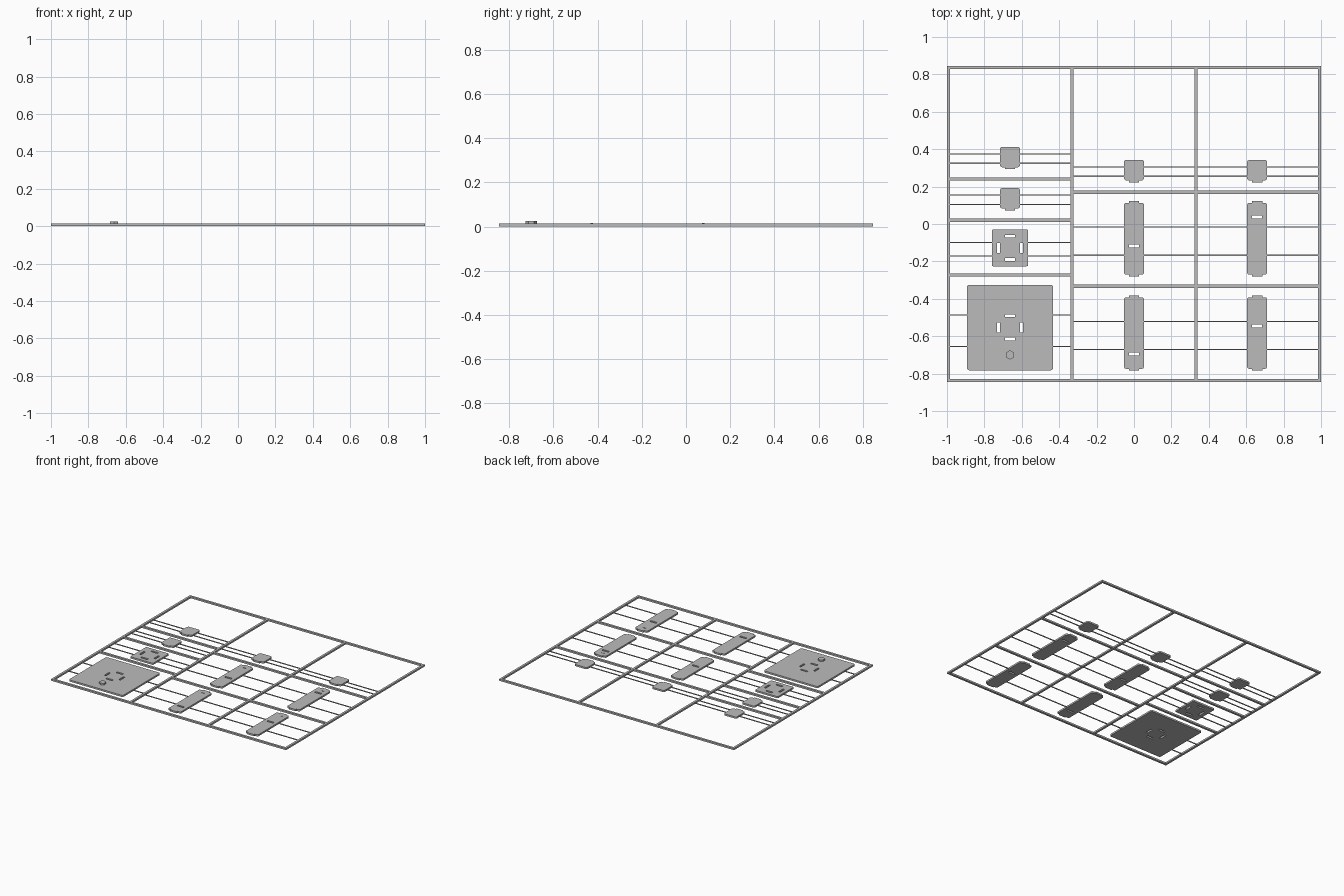
import bpy
from math import sin, cos, pi

if "Cube" in bpy.data.objects:
    bpy.data.objects.remove(bpy.data.objects["Cube"])

THICK = 0.013     # frame and plate thickness
BAR = 0.017       # frame bar width

grey = bpy.data.materials.new("plastic grey")
grey.use_nodes = True
grey.diffuse_color = (0.5, 0.5, 0.5, 1)
grey.node_tree.nodes["Principled BSDF"].inputs["Base Color"].default_value = (0.5, 0.5, 0.5, 1)


def rect(x0, x1, y0, y1):
    return [(x0, y0), (x1, y0), (x1, y1), (x0, y1)]


def slot(cx, cy, w=0.055, h=0.015):
    return rect(cx - w / 2, cx + w / 2, cy - h / 2, cy + h / 2)


def polygon(cx, cy, r, n):
    return [(cx + r * sin(2 * pi * i / n), cy + r * cos(2 * pi * i / n)) for i in range(n)]


def rounded(cx, half, y0, y1, r=0.012, top_tab=0, low_tab=0, tab_half=0.028):
    """Rounded rectangle with optional end tabs, mirrored about its own x centre."""
    side = [(tab_half, y1 + top_tab), (tab_half, y1)] if top_tab else []
    for yc, start in ((y1 - r, pi / 2), (y0 + r, 0)):
        for i in range(5):
            a = start - i * pi / 8
            side.append((half - r + r * cos(a), yc + r * sin(a)))
    if low_tab:
        side += [(tab_half, y0), (tab_half, y0 - low_tab)]
    return [(cx + x, y) for x, y in side] + [(cx - x, y) for x, y in reversed(side)]


def slab(name, loops, z0=0.0, z1=THICK):
    """Flat solid from an outline followed by its holes."""
    curve = bpy.data.curves.new(name, 'CURVE')
    curve.dimensions = '2D'
    curve.fill_mode = 'BOTH'
    curve.extrude = (z1 - z0) / 2
    for loop in loops:
        spline = curve.splines.new('POLY')
        spline.points.add(len(loop) - 1)
        for p, (x, y) in zip(spline.points, loop):
            p.co = (x, y, 0, 1)
        spline.use_cyclic_u = True
    temp = bpy.data.objects.new(name, curve)
    bpy.context.collection.objects.link(temp)
    graph = bpy.context.evaluated_depsgraph_get()
    mesh = bpy.data.meshes.new_from_object(temp.evaluated_get(graph))
    bpy.data.objects.remove(temp)
    mesh.materials.clear()
    mesh.materials.append(grey)
    mesh.shade_flat()
    obj = bpy.data.objects.new(name, mesh)
    obj.location.z = (z0 + z1) / 2
    bpy.context.collection.objects.link(obj)
    return obj


def runners(name, cx, half, column, ys):
    """Thin rods from the column's bars to both edges of a part."""
    for i, y in enumerate(ys):
        for x0, x1 in ((column[0] - 0.002, cx - half + 0.004), (cx + half - 0.004, column[1] + 0.002)):
            slab(f"{name}_runner_{i + 1}", [rect(x0, x1, y - 0.003, y + 0.003)], 0.003, 0.009)


# Frame with its windows
edges = [-1 + BAR / 2, -0.331, 0.331, 1 - BAR / 2]
columns = [(a + BAR / 2, b - BAR / 2) for a, b in zip(edges, edges[1:])]
END = 0.845 - BAR / 2
rows = [[-END, -0.273, 0.02, 0.24, END]] + [[-END, -0.333, 0.17, END]] * 2
windows = [rect(x0, x1, a + BAR / 2, b - BAR / 2)
           for (x0, x1), ys in zip(columns, rows) for a, b in zip(ys, ys[1:])]
slab("frame", [rect(-1, 1, -0.845, 0.845)] + windows)

LEFT = -0.663


def cross_slots(cy):
    """Four slots around a centre."""
    return [slot(LEFT, cy + 0.062), slot(LEFT, cy - 0.062),
            slot(LEFT - 0.061, cy, 0.015, 0.055), slot(LEFT + 0.061, cy, 0.015, 0.055)]


# Square plates
slab("large_plate", [rounded(LEFT, 0.23, -0.782, -0.326)] + cross_slots(-0.553))
slab("hex_peg", [polygon(LEFT, -0.70, 0.025, 6)], THICK - 0.001, 0.025)
runners("large_plate", LEFT, 0.23, columns[0], (-0.487, -0.655))
slab("small_plate", [rounded(LEFT, 0.097, -0.226, -0.03, 0.008)] + cross_slots(-0.128))
runners("small_plate", LEFT, 0.097, columns[0], (-0.098, -0.172))

# Small tags with a lower tab
for name, cx, top, col in (("upper_left_tag", LEFT, 0.413, 0), ("lower_left_tag", LEFT, 0.193, 0),
                           ("middle_tag", 0, 0.343, 1), ("right_tag", 0.658, 0.343, 2)):
    slab(name, [rounded(cx, 0.054, top - 0.11, top, 0.014, low_tab=0.01)])
    runners(name, cx, 0.054, columns[col], (top - 0.038, top - 0.088))

# Long plates with tabs, one slot and a row of studs
for name, cx, y0, slot_y, dots, col in (
        ("middle_upper_strip", 0, -0.27, -0.118, 2, 1), ("middle_lower_strip", 0, -0.774, -0.695, 2, 1),
        ("right_upper_strip", 0.658, -0.27, 0.037, 3, 2), ("right_lower_strip", 0.658, -0.774, -0.545, 3, 2)):
    y1 = y0 + 0.382
    slab(name, [rounded(cx, 0.053, y0, y1, 0.01, 0.01, 0.01), slot(cx, slot_y)])
    for i in range(dots):
        x = cx + (i - (dots - 1) / 2) * 0.013
        slab(f"{name}_stud_{i + 1}", [polygon(x, y1 - 0.034, 0.005, 8)], THICK - 0.001, THICK + 0.002)
    runners(name, cx, 0.053, columns[col], (y0 + 0.253, y0 + 0.103))
